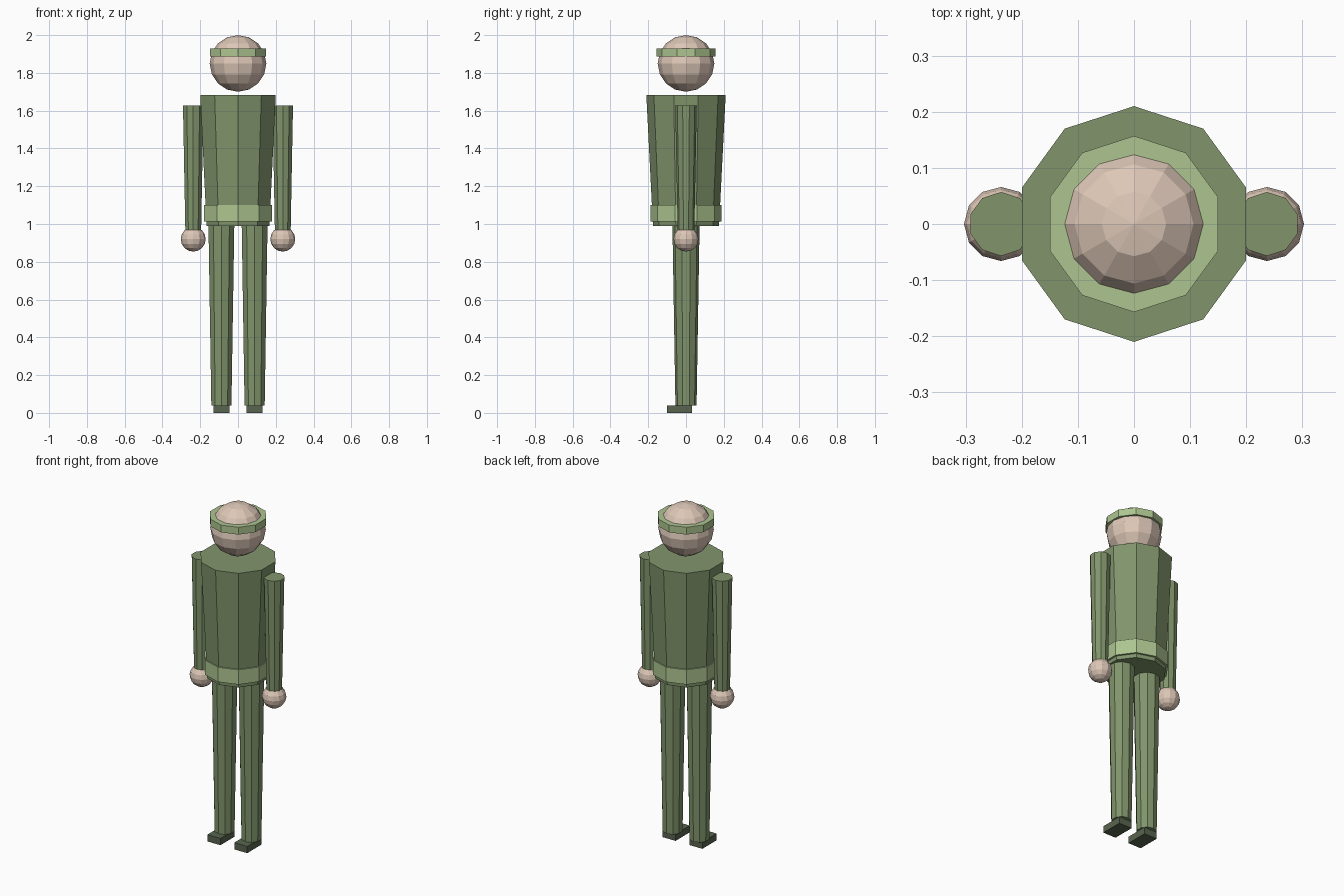
import bpy
import bmesh
from mathutils import Matrix

if "Cube" in bpy.data.objects:
    bpy.data.objects.remove(bpy.data.objects["Cube"])


def material(name, rgb):
    m = bpy.data.materials.new(name)
    m.diffuse_color = (*rgb, 1)
    m.use_nodes = True
    m.node_tree.nodes["Principled BSDF"].inputs["Base Color"].default_value = m.diffuse_color
    return m


uniform = material("uniform_green", (0.22, 0.30, 0.15))
trim = material("light_green", (0.42, 0.56, 0.28))
skin = material("skin", (0.72, 0.57, 0.47))
dark = material("dark_green", (0.10, 0.13, 0.08))


def finish(name, bm, mat):
    mesh = bpy.data.meshes.new(name)
    bm.to_mesh(mesh)
    bm.free()
    mesh.materials.append(mat)
    obj = bpy.data.objects.new(name, mesh)
    bpy.context.collection.objects.link(obj)
    return obj


def tube(name, x, z0, z1, r0, r1, mat):
    """Capped ten-sided upright cone with corners on the y axis."""
    bm = bmesh.new()
    bmesh.ops.create_cone(bm, cap_ends=True, segments=10, radius1=r0, radius2=r1,
                          depth=z1 - z0,
                          matrix=Matrix.Translation((x, 0, (z0 + z1) / 2)))
    return finish(name, bm, mat)


def ball(name, x, z, r):
    bm = bmesh.new()
    bmesh.ops.create_uvsphere(bm, u_segments=12, v_segments=8, radius=r,
                              matrix=Matrix.Translation((x, 0, z)))
    return finish(name, bm, skin)


def box(name, x, y0, y1, z0, z1, width, mat):
    bm = bmesh.new()
    place = Matrix.Translation((x, (y0 + y1) / 2, (z0 + z1) / 2))
    size = Matrix.Diagonal((width, y1 - y0, z1 - z0, 1))
    bmesh.ops.create_cube(bm, size=1, matrix=place @ size)
    return finish(name, bm, mat)


# Head and headband
ball("head", 0, 1.85, 0.15)
tube("headband", 0, 1.887, 1.93, 0.157, 0.157, trim)

# Torso and belt
tube("torso", 0, 0.99, 1.682, 0.175, 0.21, uniform)
tube("belt", 0, 1.013, 1.10, 0.188, 0.188, trim)

# Limbs on both sides
for side, s in (("left", 1), ("right", -1)):
    tube(side + "_arm", s * 0.237, 0.965, 1.627, 0.044, 0.057, uniform)
    ball(side + "_hand", s * 0.237, 0.92, 0.066)
    tube(side + "_leg", s * 0.088, 0.04, 1.0, 0.056, 0.072, uniform)
    box(side + "_shoe", s * 0.088, -0.10, 0.033, 0, 0.04, 0.085, dark)
